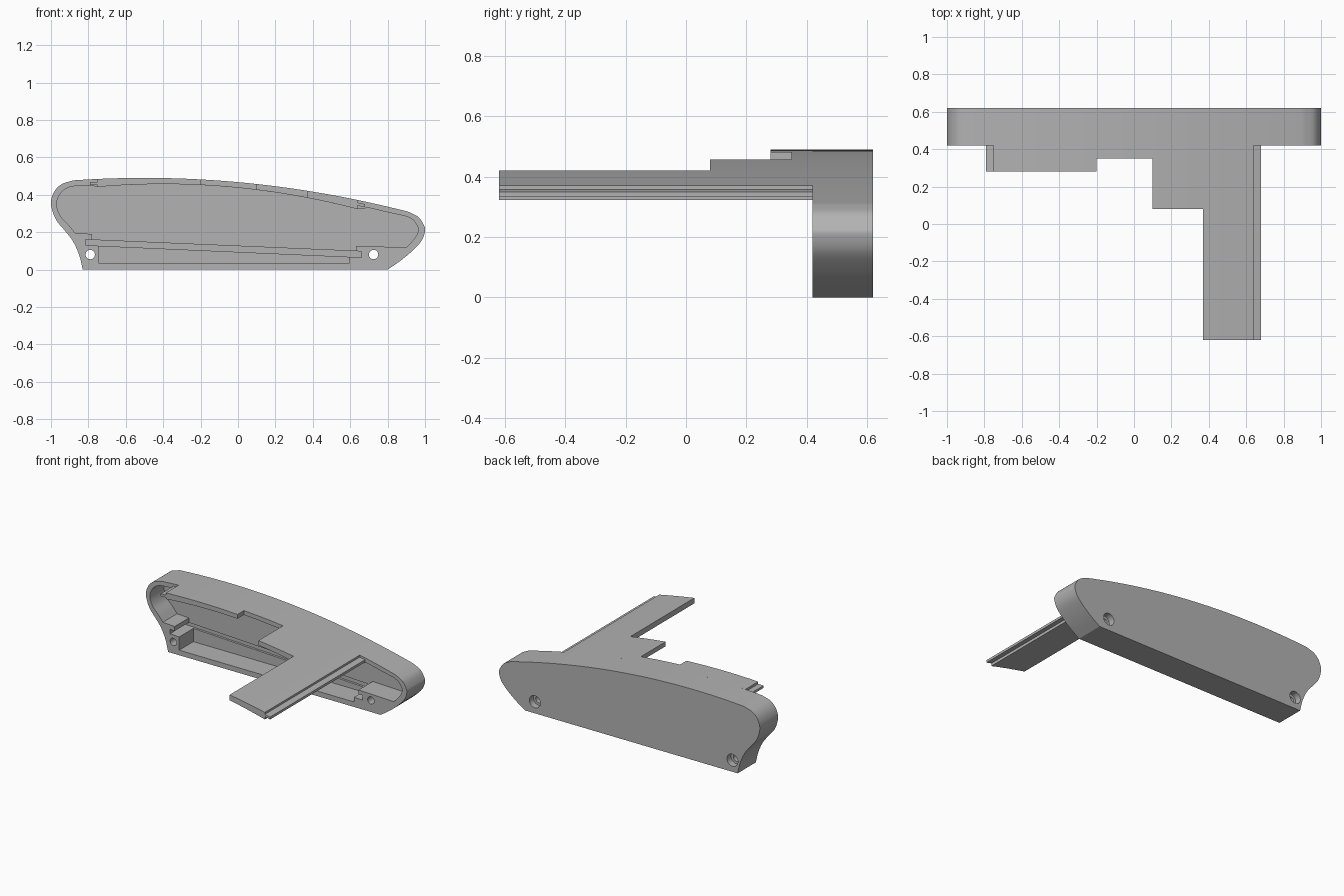
import bpy, bmesh
from mathutils import Vector

cube = bpy.data.objects.get("Cube")
if cube:
    bpy.data.objects.remove(cube, do_unlink=True)

grey = bpy.data.materials.new("plain_grey")
grey.use_nodes = True
colour = (0.45, 0.45, 0.45, 1)
grey.diffuse_color = colour
grey.node_tree.nodes["Principled BSDF"].inputs["Base Color"].default_value = colour

BACK, RIM = 0.62, 0.42      # rear face and open front rim of the housing


def spline(points, steps=6):
    """Smooth curve through a few (x, z) points."""
    p = [Vector(q) for q in points]
    p = [2 * p[0] - p[1]] + p + [2 * p[-1] - p[-2]]
    out = []
    for a, b, c, d in zip(p, p[1:], p[2:], p[3:]):
        for i in range(steps):
            t = i / steps
            out.append(0.5 * (2 * b + (c - a) * t + (2 * a - 5 * b + 4 * c - d) * t * t
                              + (3 * b - a - 3 * c + d) * t ** 3))
    return [tuple(v) for v in out] + [tuple(points[-1])]


def top(x):
    return 0.49 - 0.091 * (x + 0.5) ** 2


def under(x):
    return 0.457 - 0.124 * (x + 0.4) ** 2


def arch(f, x0, x1, steps=16):
    xs = [x0 + (x1 - x0) * i / steps for i in range(steps + 1)]
    return [(x, f(x)) for x in xs]


def prism(name, outline, y0, y1):
    """Extrude an x-z outline along y."""
    bm = bmesh.new()
    face = bm.faces.new([bm.verts.new((x, y0, z)) for x, z in outline])
    new = bmesh.ops.extrude_face_region(bm, geom=[face])["geom"]
    bmesh.ops.translate(bm, vec=(0, y1 - y0, 0),
                        verts=[v for v in new if isinstance(v, bmesh.types.BMVert)])
    bmesh.ops.recalc_face_normals(bm, faces=bm.faces)
    mesh = bpy.data.meshes.new(name)
    bm.to_mesh(mesh)
    bm.free()
    mesh.materials.append(grey)
    obj = bpy.data.objects.new(name, mesh)
    bpy.context.collection.objects.link(obj)
    return obj


def activate(obj):
    bpy.ops.object.select_all(action="DESELECT")
    obj.select_set(True)
    bpy.context.view_layer.objects.active = obj


def smooth(obj):
    activate(obj)
    bpy.ops.object.shade_smooth_by_angle(angle=0.5)


def cut(target, cutter):
    mod = target.modifiers.new("cut", "BOOLEAN")
    mod.operation, mod.solver, mod.object = "DIFFERENCE", "EXACT", cutter
    activate(target)
    bpy.ops.object.modifier_apply(modifier=mod.name)
    bpy.data.objects.remove(cutter, do_unlink=True)


def drill(x, z, radius, y0, y1):
    bpy.ops.mesh.primitive_cylinder_add(vertices=32, radius=radius, depth=y1 - y0,
                                        location=(x, (y0 + y1) / 2, z),
                                        rotation=(1.5708, 0, 0))
    cutter = bpy.context.object
    cutter.data.materials.append(grey)
    return cutter


# Housing: curved outline extruded from the rim to the back
left_end = spline([(-0.83, 0), (-0.85, 0.08), (-0.885, 0.155), (-0.93, 0.213), (-0.975, 0.27),
                   (-1, 0.35), (-0.985, 0.412), (-0.945, 0.455), (-0.88, top(-0.88))])
right_end = spline([(0.91, top(0.91)), (0.965, 0.28), (0.995, 0.235), (1, 0.205),
                    (0.98, 0.152), (0.93, 0.098), (0.87, 0.048), (0.8, 0)])
housing = prism("housing", left_end + arch(top, -0.86, 0.89, 32) + right_end, RIM, BACK)

# Hollow interior with the stepped lower pocket
inner_left = spline([(-0.87, 0.195), (-0.905, 0.238), (-0.95, 0.288), (-0.97, 0.35),
                     (-0.95, 0.405), (-0.91, 0.437), (-0.86, 0.447), (-0.79, 0.45)])
inner_right = spline([(0.7, 0.33), (0.8, 0.306), (0.91, 0.28), (0.95, 0.248),
                      (0.963, 0.21), (0.945, 0.168), (0.9, 0.118)])
steps = [(0.63, 0.127), (0.63, 0.08), (0.595, 0.08), (0.595, 0.035),
         (-0.745, 0.035), (-0.745, 0.14), (-0.78, 0.14), (-0.78, 0.19)]
cut(housing, prism("interior_cutter",
                   inner_left + arch(under, -0.75, 0.64, 28) + inner_right + steps, 0.3, 0.575))

# Sloping panel slot, slightly deeper than the interior
cut(housing, prism("slot_cutter", [(-0.815, 0.13), (0.66, 0.065), (0.66, 0.097), (-0.815, 0.16)],
                   0.3, 0.59))

# Screw holes with counterbores at the back
for x in (-0.79, 0.725):
    cut(housing, drill(x, 0.08, 0.025, 0.3, 0.7))
    cut(housing, drill(x, 0.08, 0.042, 0.575, 0.7))
smooth(housing)

# Stepped roof panels reaching forward of the rim
roof = [("left_roof", -0.75, -0.2, 0.28), ("middle_roof", -0.2, 0.1, 0.35),
        ("right_roof", 0.1, 0.37, 0.08), ("long_roof_arm", 0.37, 0.64, -0.62)]
for name, x0, x1, front in roof:
    smooth(prism(name, arch(top, x0, x1) + arch(under, x1, x0), front, RIM))

# Joining lips along both ends of the roof
prism("left_lip", [(-0.79, 0.451), (-0.75, 0.453), (-0.75, 0.469), (-0.79, 0.467)], 0.28, RIM)
prism("right_lip", [(0.64, 0.342), (0.68, 0.333), (0.68, 0.35), (0.64, 0.358)], -0.62, RIM)
